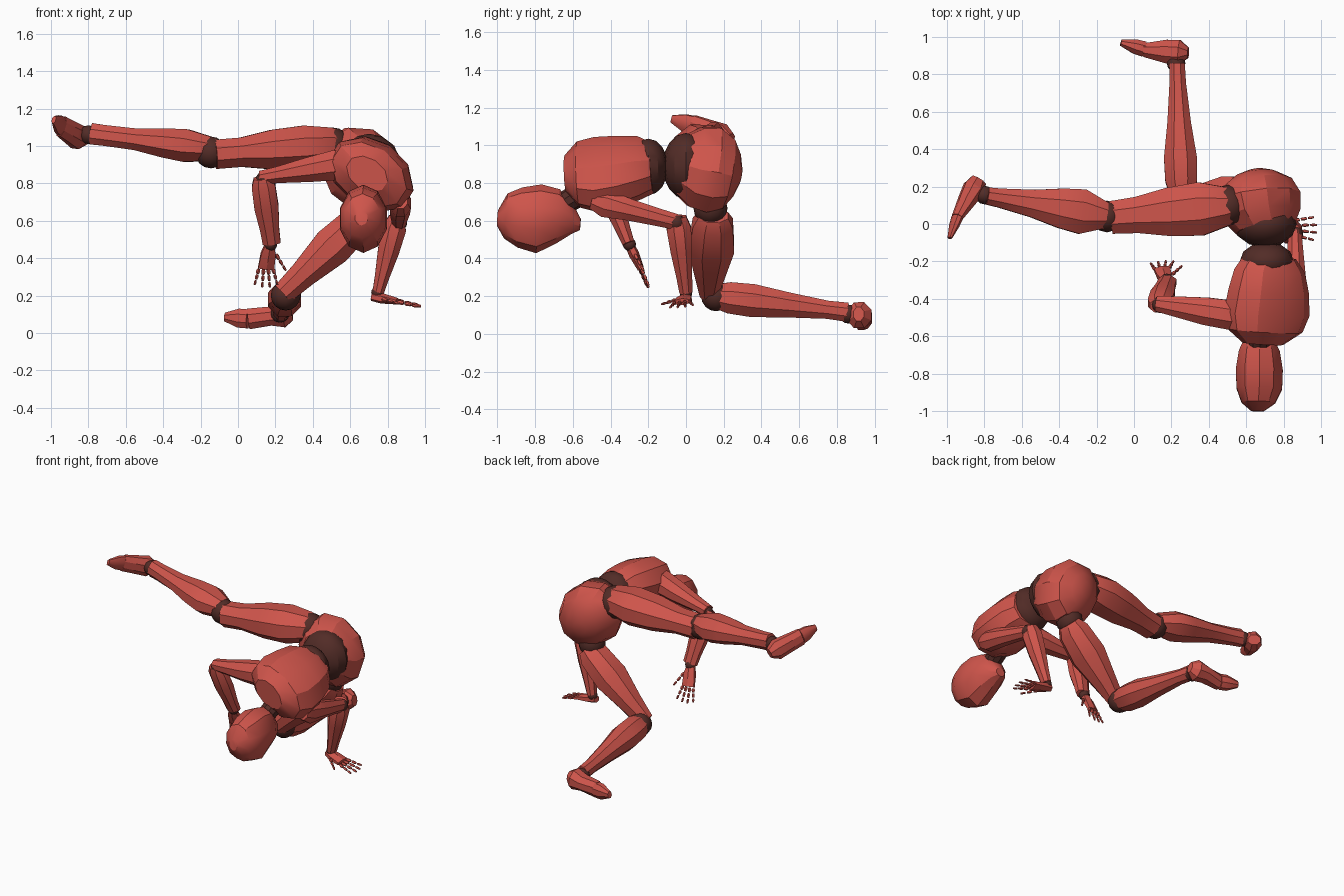
import bpy, bmesh, math
from mathutils import Vector as V


def material(name, rgb):
    m = bpy.data.materials.new(name)
    m.diffuse_color = (*rgb, 1)
    return m


RED = material("red_shell", (0.62, 0.09, 0.07))
DARK = material("dark_joint", (0.085, 0.025, 0.02))


def finish(name, bm, mat):
    bmesh.ops.recalc_face_normals(bm, faces=bm.faces)
    me = bpy.data.meshes.new(name)
    bm.to_mesh(me)
    bm.free()
    me.materials.append(mat)
    ob = bpy.data.objects.new(name, me)
    bpy.context.collection.objects.link(ob)
    bpy.ops.object.select_all(action='DESELECT')
    ob.select_set(True)
    bpy.context.view_layer.objects.active = ob
    bpy.ops.object.shade_smooth_by_angle(angle=math.radians(30))
    return ob


def add_loft(bm, st, side, n):
    """Skin elliptical rings (x, y, z, radius along side, other radius)."""
    pts = [V(s[:3]) for s in st]
    axis = (pts[-1] - pts[0]).normalized()
    s = V(side)
    s = (s - axis * s.dot(axis)).normalized()
    u = axis.cross(s)
    rings = []
    for p, q in zip(pts, st):
        ring = []
        for i in range(n):
            a = math.tau * (i + 0.5) / n
            ring.append(bm.verts.new(p + s * q[3] * math.cos(a) + u * q[4] * math.sin(a)))
        rings.append(ring)
    for r0, r1 in zip(rings, rings[1:]):
        for i in range(n):
            j = (i + 1) % n
            bm.faces.new((r0[i], r0[j], r1[j], r1[i]))
    bm.faces.new(rings[0][::-1])
    bm.faces.new(rings[-1])


def loft(name, st, side=(1, 0, 0), n=10, mat=RED):
    bm = bmesh.new()
    add_loft(bm, st, side, n)
    return finish(name, bm, mat)


def limb(name, a, b, prof, side, n=8, mat=RED):
    """Straight limb from a to b; prof rows are (t, side radius, other radius)."""
    a, b = V(a), V(b)
    return loft(name, [(*a.lerp(b, t), r, q) for t, r, q in prof], side, n, mat)


def ball(name, c, r, mat=DARK):
    bm = bmesh.new()
    bmesh.ops.create_uvsphere(bm, u_segments=12, v_segments=8, radius=1)
    r = r if isinstance(r, tuple) else (r, r, r)
    for v in bm.verts:
        v.co = V(c) + V([v.co[i] * r[i] for i in range(3)])
    return finish(name, bm, mat)


def hand(name, wrist, knuckle, tip, across, thumb):
    """Palm wedge with five fingers of three loose segments each."""
    w, k, t, s = V(wrist), V(knuckle), V(tip), V(across).normalized()
    limb(name + "_palm", w, k, [(0, .028, .024), (.4, .045, .028), (1, .05, .018)], s, 6)
    bm = bmesh.new()
    for i in range(4):
        f = (i - 1.5) / 1.5
        p0 = k + s * .038 * f
        p1 = t + s * .062 * f - (t - k) * .18 * abs(f)
        fingers = [(p0, p1)]
        if i == 0:
            fingers.append((w.lerp(k, .4) + s * .04 * thumb, w.lerp(k, 1.1) + s * .11 * thumb))
        for a, b in fingers:
            for g in range(3):
                c, d = a.lerp(b, g / 3 + .04), a.lerp(b, (g + 1) / 3 - .03)
                r = .012 - .002 * g
                add_loft(bm, [(*c, r * .7, r * .7), (*c.lerp(d, .4), r, r), (*d, r * .7, r * .7)], s, 5)
    finish(name + "_fingers", bm, RED)


TILT = (.84, .05, -.54)   # sideways axis of the twisted torso

# Head and neck
loft("head", [(.66, -1.0, .615, .035, .04), (.665, -.955, .625, .095, .12), (.67, -.88, .617, .128, .16),
              (.67, -.78, .61, .132, .183), (.67, -.68, .622, .115, .145), (.67, -.6, .605, .075, .075),
              (.67, -.56, .58, .035, .03)])
limb("neck", (.69, -.48, .79), (.67, -.65, .69), [(0, .07, .07), (1, .06, .06)], (1, 0, 0), 10, DARK)

# Chest, waist joints and pelvis
loft("chest", [(.725, -.18, .88, .15, .13), (.725, -.25, .88, .205, .152), (.72, -.36, .86, .235, .17),
               (.71, -.48, .845, .25, .175), (.70, -.57, .845, .22, .155), (.69, -.64, .85, .12, .085)], TILT)
ball("waist_front", (.71, -.2, .885), (.145, .105, .15))
ball("waist_back", (.70, .0, .89), (.17, .125, .175))
loft("pelvis", [(.70, -.03, .90, .165, .155), (.68, .05, .885, .235, .2), (.665, .14, .87, .25, .215),
                (.66, .22, .85, .205, .175), (.65, .265, .84, .125, .11), (.65, .288, .835, .05, .045)],
     (.6, 0, -.8))

# Raised leg
ball("raised_hip_joint", (.5, .1, .99), .11)
limb("raised_thigh", (.56, .1, 1.01), (-.12, .035, .955),
     [(0, .06, .07), (.08, .11, .1), (.3, .155, .125), (.55, .14, .115), (.8, .105, .085), (1, .095, .085)], (0, 1, 0))
ball("raised_knee_joint", (-.145, .04, .965), .085)
limb("raised_shin", (-.15, .045, .985), (-.785, .15, 1.065),
     [(0, .075, .07), (.2, .13, .095), (.38, .115, .085), (.62, .08, .063), (.9, .055, .06), (1, .05, .062)], (0, 1, 0))
ball("raised_ankle_joint", (-.8, .155, 1.06), .05)
limb("raised_foot", (-.83, .235, 1.03), (-.945, .035, 1.105),
     [(0, .035, .045), (.22, .07, .062), (.55, .065, .05), (1, .06, .03)], (.3, .25, 1))
limb("raised_toes", (-.945, .035, 1.105), (-.985, -.075, 1.14),
     [(0, .055, .03), (.4, .05, .026), (1, .022, .012)], (.3, .25, 1))

# Bent leg
ball("bent_hip_joint", (.66, .13, .665), .09)
limb("bent_thigh", (.68, .145, .63), (.24, .12, .21),
     [(0, .085, .06), (.1, .115, .1), (.4, .13, .115), (.75, .085, .08), (1, .05, .065)], (0, 1, 0))
ball("bent_knee_joint", (.255, .16, .2), .08)
limb("bent_shin", (.255, .16, .2), (.23, .855, .115),
     [(0, .07, .07), (.1, .092, .09), (.28, .095, .095), (.55, .068, .072), (.85, .048, .052), (1, .045, .055)], (1, 0, 0))
ball("bent_ankle_joint", (.225, .86, .105), .05)
limb("bent_foot", (.29, .915, .105), (.055, .93, .075),
     [(0, .03, .04), (.2, .07, .075), (.5, .068, .055), (1, .04, .06)], (0, 1, 0))
limb("bent_toes", (.055, .935, .075), (-.07, .97, .085),
     [(0, .045, .055), (.4, .042, .055), (1, .018, .025)], (0, 1, 0))

# Upper arm reaching sideways
limb("side_upper_arm", (.6, -.5, .91), (.12, -.425, .83),
     [(0, .06, .06), (.15, .085, .088), (.45, .08, .072), (.8, .058, .048), (1, .045, .04)], (0, 1, 0))
ball("side_elbow_joint", (.14, -.43, .82), .045)
limb("side_forearm", (.13, -.44, .83), (.18, -.305, .48),
     [(0, .05, .04), (.12, .068, .055), (.45, .07, .058), (.8, .055, .042), (1, .052, .035)], (1, 0, 0))
ball("side_wrist_joint", (.175, -.3, .475), .035)
hand("side_hand", (.17, -.3, .475), (.15, -.24, .345), (.15, -.195, .235), (1, .1, 0), 1)

# Upper arm pointing back, hand lowered
limb("back_upper_arm", (.87, -.5, .71), (.86, -.04, .59),
     [(0, .04, .05), (.15, .06, .08), (.45, .058, .062), (.8, .045, .05), (1, .038, .045)], (1, 0, 0))
ball("back_elbow_joint", (.86, -.05, .59), .045)
limb("back_forearm", (.85, -.045, .62), (.75, 0, .22),
     [(0, .045, .05), (.15, .07, .07), (.45, .062, .062), (.8, .042, .045), (1, .033, .038)], (1, 0, 0))
ball("back_wrist_joint", (.745, 0, .215), .033)
hand("back_hand", (.715, .0, .195), (.85, -.02, .17), (.99, -.025, .14), (0, 1, .1), -1)
